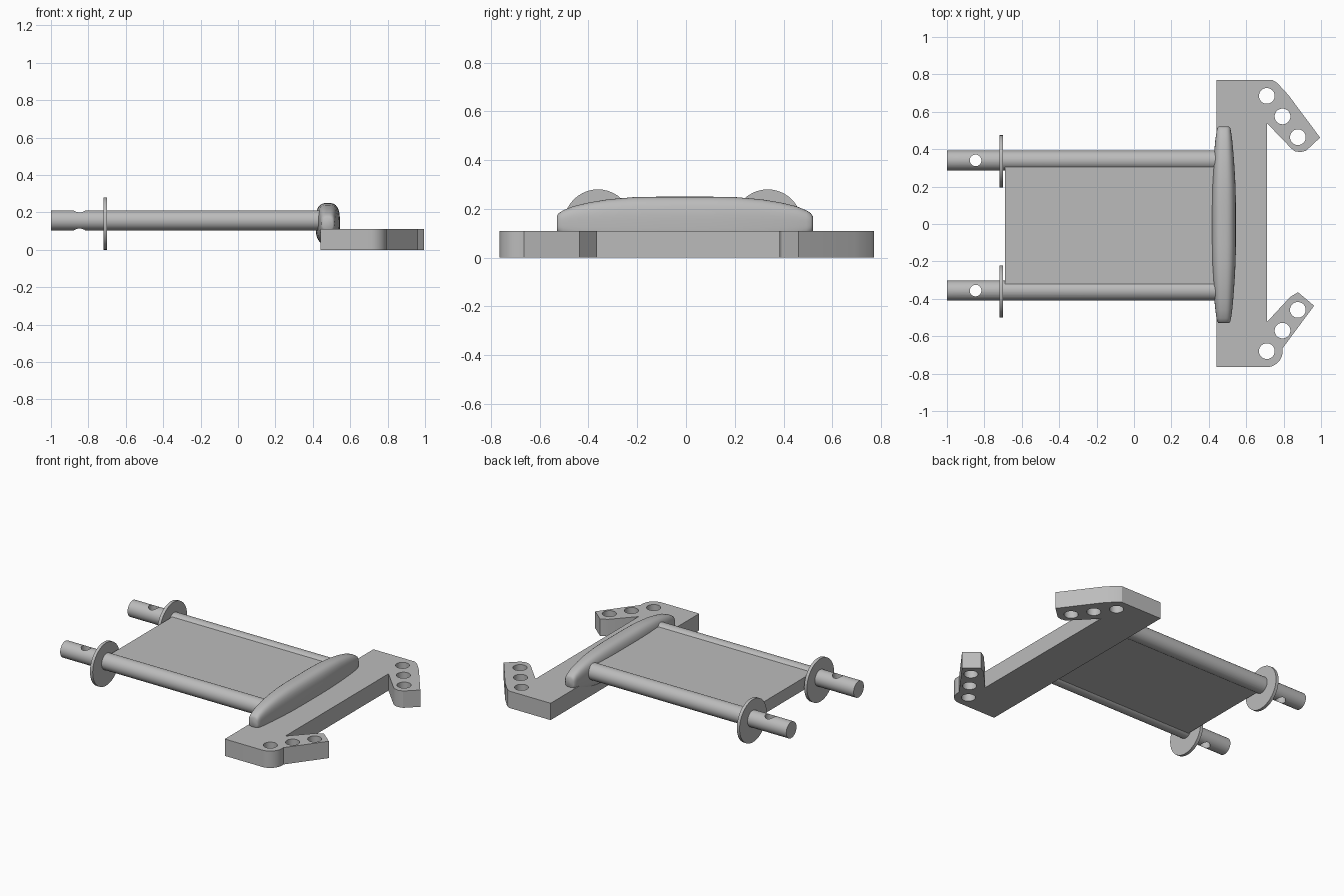
import bpy, bmesh
from math import cos, sin, pi, radians
from mathutils import Matrix, Vector

if "Cube" in bpy.data.objects:
    bpy.data.objects.remove(bpy.data.objects["Cube"], do_unlink=True)

grey = bpy.data.materials.new("plain_grey")
grey.use_nodes = True
colour = (0.5, 0.5, 0.5, 1)
grey.diffuse_color = colour
grey.node_tree.nodes["Principled BSDF"].inputs["Base Color"].default_value = colour


def finish(name, bm):
    bmesh.ops.recalc_face_normals(bm, faces=bm.faces)
    mesh = bpy.data.meshes.new(name)
    bm.to_mesh(mesh)
    bm.free()
    mesh.materials.append(grey)
    obj = bpy.data.objects.new(name, mesh)
    bpy.context.collection.objects.link(obj)
    return obj


def select(obj):
    bpy.ops.object.select_all(action="DESELECT")
    obj.select_set(True)
    bpy.context.view_layer.objects.active = obj


def smooth(obj, angle=35):
    select(obj)
    bpy.ops.object.shade_smooth_by_angle(angle=radians(angle))


def cylinder(name, centre, radius, depth, axis="Z"):
    bm = bmesh.new()
    turn = Matrix.Rotation(pi / 2, 4, "Y") if axis == "X" else Matrix()
    bmesh.ops.create_cone(bm, cap_ends=True, segments=40, radius1=radius, radius2=radius,
                          depth=depth, matrix=Matrix.Translation(centre) @ turn)
    return finish(name, bm)


def drill(obj, x, y, radius):
    cutter = cylinder("drill_cutter", (x, y, 0.1), radius, 0.6)
    cutter.hide_render = True
    mod = obj.modifiers.new("hole", "BOOLEAN")
    mod.operation = "DIFFERENCE"
    mod.solver = "EXACT"
    mod.object = cutter
    select(obj)
    bpy.ops.object.modifier_apply(modifier=mod.name)
    bpy.data.objects.remove(cutter, do_unlink=True)


# Cross plate with hooked arms: bar, rounded lower corner, two angled arms
lower_corner = [(0.71 + 0.085 * cos(a), -0.68 + 0.085 * sin(a))
                for a in (radians(-90 + 100 * i / 10) for i in range(11))]
lower_arm = [(0.963, -0.437), (0.877, -0.365), (0.835, -0.39), (0.71, -0.525)]
upper_arm = [(0.71, 0.54), (0.84, 0.405), (0.86, 0.389), (0.89, 0.384), (0.92, 0.392),
             (0.995, 0.462), (0.825, 0.69), (0.765, 0.755), (0.74, 0.77)]
outline = [(0.44, 0.77), (0.44, -0.765)] + lower_corner + lower_arm + upper_arm
bm = bmesh.new()
face = bm.faces.new([bm.verts.new((x, y, 0)) for x, y in outline])
lifted = bmesh.ops.extrude_face_region(bm, geom=[face])["geom"]
bmesh.ops.translate(bm, vec=Vector((0, 0, 0.11)),
                    verts=[v for v in lifted if isinstance(v, bmesh.types.BMVert)])
plate = finish("hooked_plate", bm)
for x, y in ((0.71, 0.685), (0.794, 0.575), (0.876, 0.464)):
    drill(plate, x, y, 0.042)
    drill(plate, x, 0.005 - y, 0.042)
smooth(plate, 25)

# Rods with pin holes and washers
for side, y in (("left", 0.34), ("right", -0.356)):
    rod = cylinder("rod_" + side, (-0.27, y, 0.157), 0.053, 1.46, "X")
    drill(rod, -0.847, y, 0.031)
    smooth(rod)
    smooth(cylinder("washer_" + side, (-0.71, y - 0.005, 0.14), 0.14, 0.02, "X"))

# Flat panel between the rods
bm = bmesh.new()
bmesh.ops.create_cube(bm, size=1, matrix=Matrix.Translation((-0.12, -0.008, 0.157))
                      @ Matrix.Diagonal((1.14, 0.66, 0.08, 1)))
finish("panel", bm)

# Rounded crossbar, lofted from rounded-square rings
half = [(0.2, 0.065, 0.110), (0.4, 0.063, 0.108), (0.6, 0.057, 0.099), (0.75, 0.051, 0.086),
        (0.87, 0.045, 0.071), (0.95, 0.039, 0.054), (0.985, 0.035, 0.042), (1, 0.028, 0.03)]
stations = [(-t, w, h) for t, w, h in reversed(half)] + half
bm = bmesh.new()
rings = []
for t, w, h in stations:
    ring = []
    for i in range(40):
        c, s = cos(2 * pi * i / 40), sin(2 * pi * i / 40)
        r = (abs(c) ** 3 + abs(s) ** 3) ** (-1 / 3)
        ring.append(bm.verts.new((0.48 + w * r * c, -0.005 + 0.525 * t, 0.14 + h * r * s)))
    rings.append(ring)
for a, b in zip(rings, rings[1:]):
    for i in range(40):
        j = (i + 1) % 40
        bm.faces.new((a[i], a[j], b[j], b[i]))
bm.faces.new(rings[0])
bm.faces.new(rings[-1])
smooth(finish("rounded_crossbar", bm), 50)
